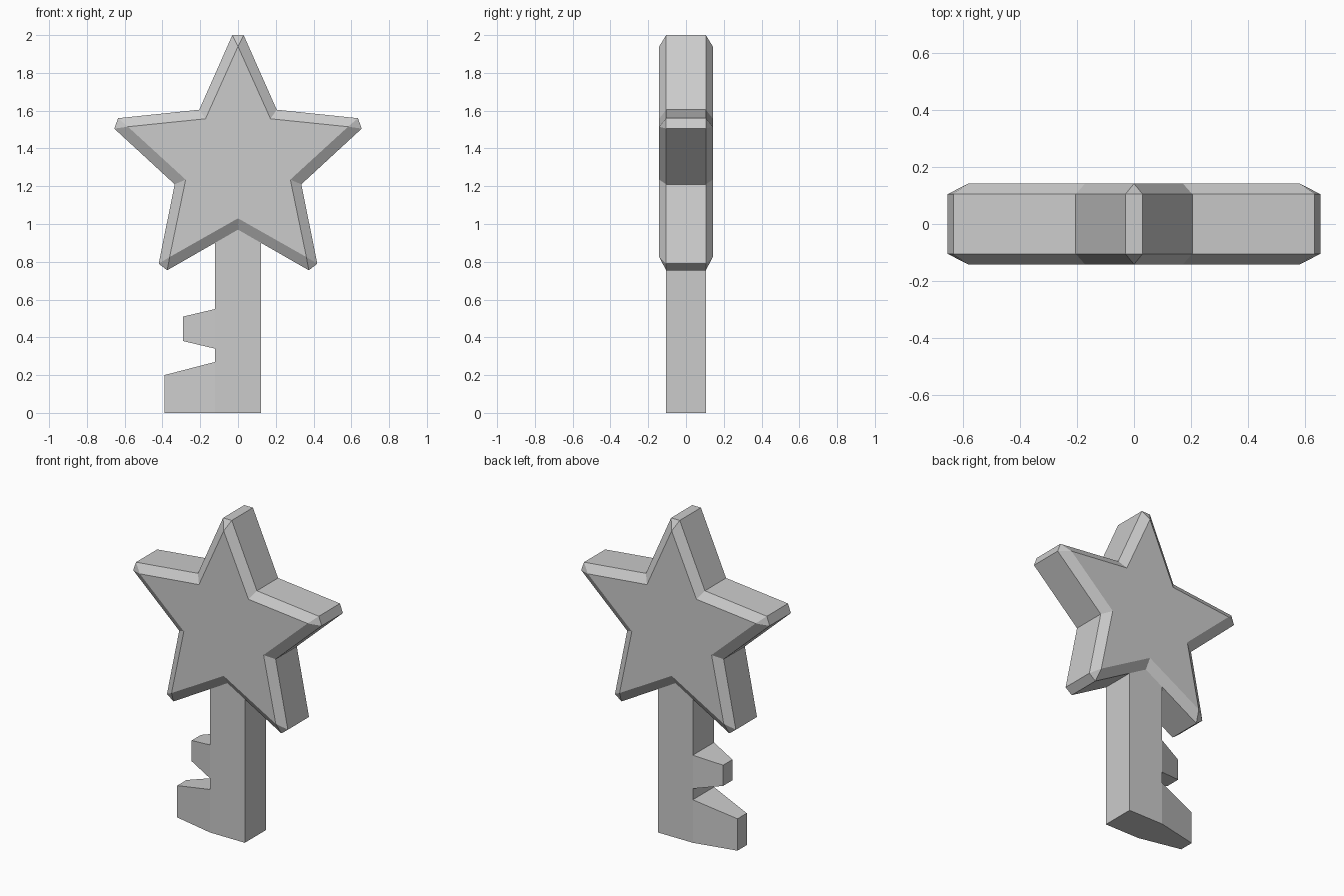
import bpy, bmesh

cube = bpy.data.objects.get("Cube")
if cube:
    bpy.data.objects.remove(cube, do_unlink=True)

grey = bpy.data.materials.new("light_grey")
grey.use_nodes = True
colour = (0.6, 0.6, 0.6, 1)
grey.diffuse_color = colour
grey.node_tree.nodes["Principled BSDF"].inputs["Base Color"].default_value = colour

HALF = 0.105   # half thickness of the shaft and the star's rim
FACE = 0.142   # half thickness at the star's flat faces


def finish(bm, name):
    bmesh.ops.recalc_face_normals(bm, faces=bm.faces)
    mesh = bpy.data.meshes.new(name)
    bm.to_mesh(mesh)
    bm.free()
    mesh.materials.append(grey)
    obj = bpy.data.objects.new(name, mesh)
    bpy.context.collection.objects.link(obj)
    return obj


# Star: right half of the rim, each point paired with a point of the raised face
top, shoulder, arm, waist, foot, notch = (
    (0, 1.94), (0.172, 1.557), (0.583, 1.515), (0.277, 1.235), (0.362, 0.825), (0, 1.03))
half = [((0.03, 2.0), top), ((0.205, 1.605), shoulder),
        ((0.635, 1.56), arm), ((0.655, 1.505), arm),
        ((0.335, 1.21), waist),
        ((0.42, 0.79), foot), ((0.375, 0.755), foot)]
mirrored = [((-o[0], o[1]), (-i[0], i[1])) for o, i in reversed(half)]
outline = half + [((0, 0.97), notch)] + mirrored

bm = bmesh.new()
rims = []
for side in (-1, 1):
    rim = [bm.verts.new((o[0], side * HALF, o[1])) for o, i in outline]
    raised = {}
    for o, i in outline:
        if i not in raised:
            raised[i] = bm.verts.new((i[0], side * FACE, i[1]))
    bm.faces.new(list(raised.values()))
    # Bevel: quads along the arms, triangles at the blunt tips
    for k in range(len(outline)):
        n = (k + 1) % len(outline)
        a, b = raised[outline[k][1]], raised[outline[n][1]]
        bm.faces.new([rim[k], rim[n], b] if a is b else [rim[k], rim[n], b, a])
    rims.append(rim)
for k in range(len(outline)):
    n = (k + 1) % len(outline)
    bm.faces.new([rims[0][k], rims[0][n], rims[1][n], rims[1][k]])
finish(bm, "star_bow")


# Prism with its own half thickness at every profile point
def prism(name, points, open_root=False):
    bm = bmesh.new()
    front = [bm.verts.new((x, -y, z)) for x, y, z in points]
    back = [bm.verts.new((x, y, z)) for x, y, z in points]
    bm.faces.new(front)
    bm.faces.new(back)
    count = len(points)
    for k in range(count - 1 if open_root else count):
        n = (k + 1) % count
        bm.faces.new([front[k], front[n], back[n], back[k]])
    return finish(bm, name)


# Shaft, running up into the star
W = 0.121
prism("shaft", [(-W, HALF, 0), (W, HALF, 0), (W, HALF, 1.15), (-W, HALF, 1.15)])


# Teeth, thinner toward their outer ends and open where they meet the shaft
def tooth(name, reach, root, tip):
    thin = 0.046
    prism(name, [(-W, HALF, root[0]), (-reach, thin, tip[0]),
                 (-reach, thin, tip[1]), (-W, HALF, root[1])], open_root=True)


tooth("upper_tooth", 0.29, (0.55, 0.34), (0.51, 0.38))
tooth("lower_tooth", 0.39, (0.27, 0), (0.2, 0))
